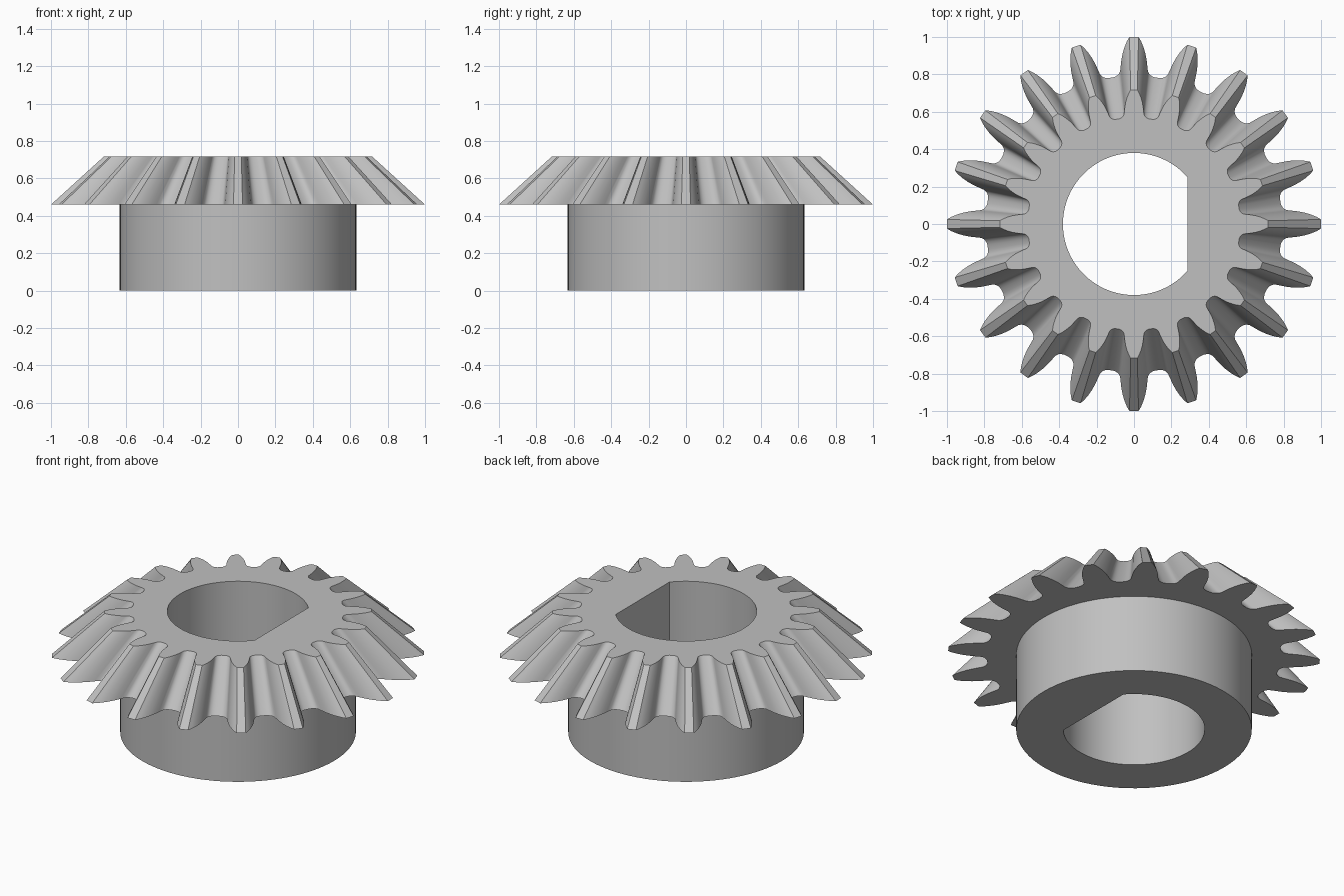
import bpy
import bmesh
from math import sin, cos, acos, pi, radians

cube = bpy.data.objects.get("Cube")
if cube:
    bpy.data.objects.remove(cube, do_unlink=True)

TEETH = 20
Z_BACK, Z_TOP = 0.46, 0.717
TOP_SCALE = 0.717
HUB_R, BORE_R, FLAT_X = 0.633, 0.38, 0.285

# Half of one tooth: radius and angle in degrees from the tooth centre
HALF_TOOTH = [(1.0, 1.4), (0.978, 2.2), (0.95, 3.0), (0.915, 3.8), (0.88, 4.4),
              (0.845, 4.85), (0.82, 5.2), (0.805, 5.9), (0.796, 6.9), (0.792, 8.0)]


def polar(r, a):
    return r * cos(a), r * sin(a)


def tooth_outline():
    tooth = [(r, -a) for r, a in reversed(HALF_TOOTH)] + HALF_TOOTH
    return [polar(r, radians(a) + 2 * pi * i / TEETH)
            for i in range(TEETH) for r, a in tooth]


def circle(r, n=96):
    return [polar(r, 2 * pi * i / n) for i in range(n)]


def d_bore(n=72):
    # Arc that ends at the flat; closing the loop makes the flat
    a = acos(FLAT_X / BORE_R)
    return [polar(BORE_R, a + (2 * pi - 2 * a) * i / n) for i in range(n + 1)]


bm = bmesh.new()


def loop(points, z, scale=1.0):
    verts = [bm.verts.new((x * scale, y * scale, z)) for x, y in points]
    return verts, [bm.edges.new((verts[i - 1], verts[i])) for i in range(len(verts))]


def wall(low, high):
    a, b = low[0], high[0]
    for i in range(len(a)):
        bm.faces.new((a[i - 1], a[i], b[i], b[i - 1]))


def ring_face(outer, inner, up):
    result = bmesh.ops.triangle_fill(bm, edges=outer[1] + inner[1],
                                     use_beauty=True, normal=(0, 0, up))
    for f in result["geom"]:
        if isinstance(f, bmesh.types.BMFace):
            f.normal_update()
            if f.normal.z * up < 0:
                f.normal_flip()


# Outlines of the hub, bore and tapered teeth
hub_low, hub_high = loop(circle(HUB_R), 0), loop(circle(HUB_R), Z_BACK)
bore_low, bore_high = loop(d_bore(), 0), loop(d_bore(), Z_TOP)
teeth_low = loop(tooth_outline(), Z_BACK)
teeth_high = loop(tooth_outline(), Z_TOP, TOP_SCALE)

# Flat ring faces: hub bottom, gear back and gear top
ring_face(hub_low, bore_low, -1)
ring_face(teeth_low, hub_high, -1)
ring_face(teeth_high, bore_high, 1)

# Side walls
wall(hub_low, hub_high)
wall(teeth_low, teeth_high)
wall(bore_high, bore_low)
bmesh.ops.recalc_face_normals(bm, faces=bm.faces)

mesh = bpy.data.meshes.new("bevel_gear")
bm.to_mesh(mesh)
bm.free()
gear = bpy.data.objects.new("bevel_gear", mesh)
bpy.context.collection.objects.link(gear)

# Plain grey metal
steel = bpy.data.materials.new("grey_steel")
steel.use_nodes = True
color = (0.53, 0.53, 0.53, 1)
steel.diffuse_color = color
steel.node_tree.nodes["Principled BSDF"].inputs["Base Color"].default_value = color
mesh.materials.append(steel)

# Smooth curved walls, crisp edges
bpy.ops.object.select_all(action="DESELECT")
gear.select_set(True)
bpy.context.view_layer.objects.active = gear
bpy.ops.object.shade_smooth_by_angle(angle=radians(30))
